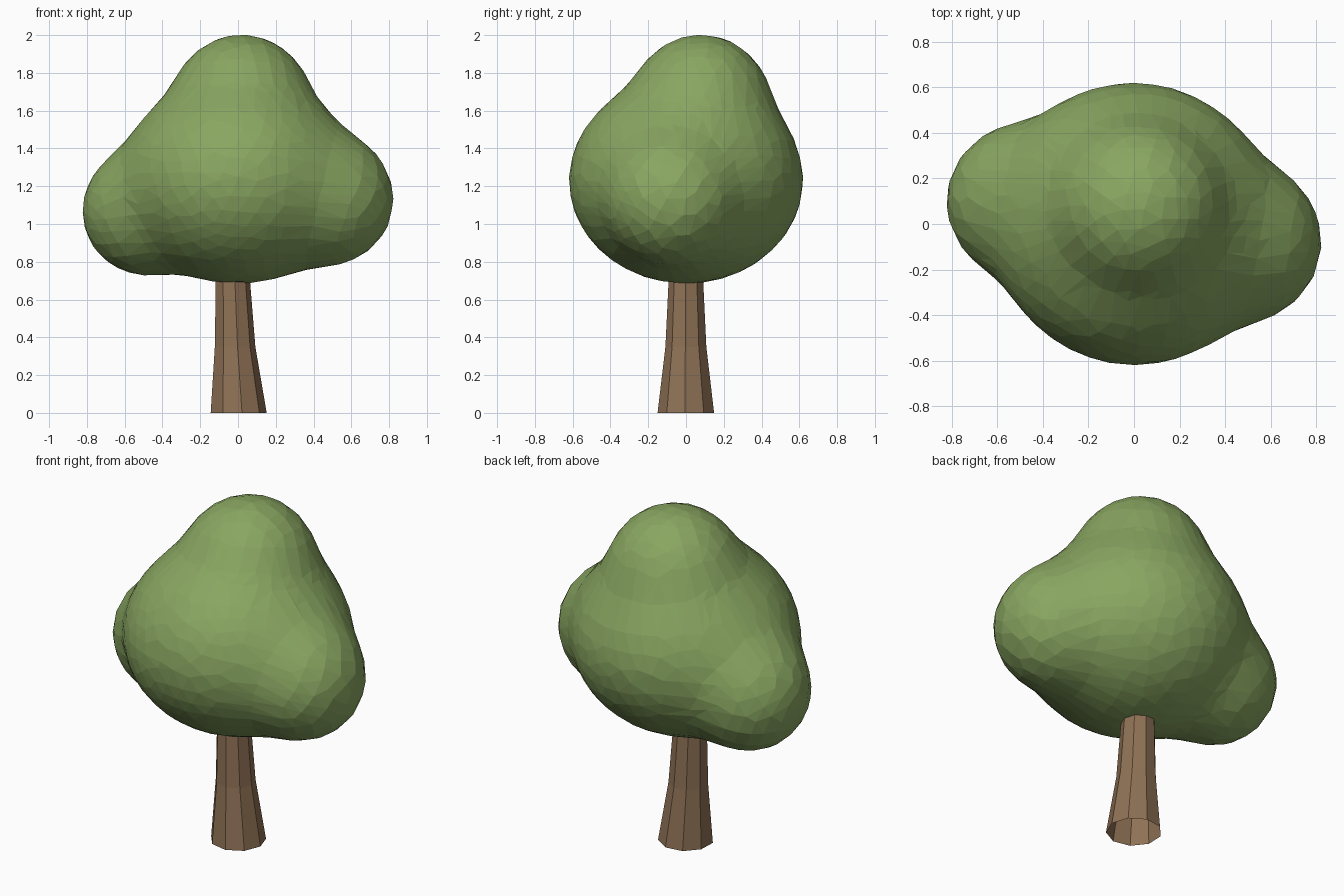
import bpy, bmesh, math
from mathutils import Vector

cube = bpy.data.objects.get("Cube")
if cube:
    bpy.data.objects.remove(cube)


def material(name, color):
    mat = bpy.data.materials.new(name)
    mat.use_nodes = True
    mat.diffuse_color = (*color, 1)
    mat.node_tree.nodes["Principled BSDF"].inputs["Base Color"].default_value = (*color, 1)
    return mat


def add_object(name, bm, mat):
    mesh = bpy.data.meshes.new(name)
    bmesh.ops.recalc_face_normals(bm, faces=bm.faces)
    bm.to_mesh(mesh)
    bm.free()
    mesh.materials.append(mat)
    obj = bpy.data.objects.new(name, mesh)
    bpy.context.collection.objects.link(obj)
    return obj


leaf_green = material("leaf green", (0.25, 0.38, 0.12))
bark_brown = material("bark brown", (0.27, 0.165, 0.09))

# Foliage: soft union of a squashed body, a crown and two side lobes
# (centre, radius, height factor)
LOBES = [
    (Vector((0, 0, 1.23)), 0.618, 0.88),
    (Vector((0.02, 0.08, 1.64)), 0.36, 1),
    (Vector((-0.49, 0.1, 1.065)), 0.33, 1),
    (Vector((0.48, -0.08, 1.13)), 0.34, 1),
]
BLEND = 0.06


def distance(p):
    total = 0
    for centre, radius, height in LOBES:
        d = p - centre
        d.z /= height
        total += math.exp((radius - d.length) / BLEND)
    return -BLEND * math.log(total)


def surface_point(origin, direction):
    near, far = 0.0, 1.5
    for _ in range(16):
        mid = (near + far) / 2
        if distance(origin + direction * mid) < 0:
            near = mid
        else:
            far = mid
    return origin + direction * near


bm = bmesh.new()
bmesh.ops.create_icosphere(bm, subdivisions=5, radius=1)
core = Vector((0, 0, 1.25))
for v in bm.verts:
    v.co = surface_point(core, v.co.normalized())
foliage = add_object("foliage", bm, leaf_green)

# Reduce to irregular low-poly facets
facets = foliage.modifiers.new("facets", "DECIMATE")
facets.ratio = 0.25

# Trunk: nine-sided, open tapering tube that leans slightly (x, z, radius)
SIDES = 9
bm = bmesh.new()
rings = []
for x, z, r in [(0, 0, 0.152), (-0.018, 0.35, 0.11), (-0.03, 0.72, 0.092), (-0.03, 0.95, 0.085)]:
    angles = [math.radians(360 * i / SIDES - 2) for i in range(SIDES)]
    rings.append([bm.verts.new((x + r * math.cos(a), r * math.sin(a), z)) for a in angles])
for low, high in zip(rings, rings[1:]):
    for i in range(SIDES):
        j = (i + 1) % SIDES
        bm.faces.new((low[i], low[j], high[j], high[i]))
add_object("trunk", bm, bark_brown)
